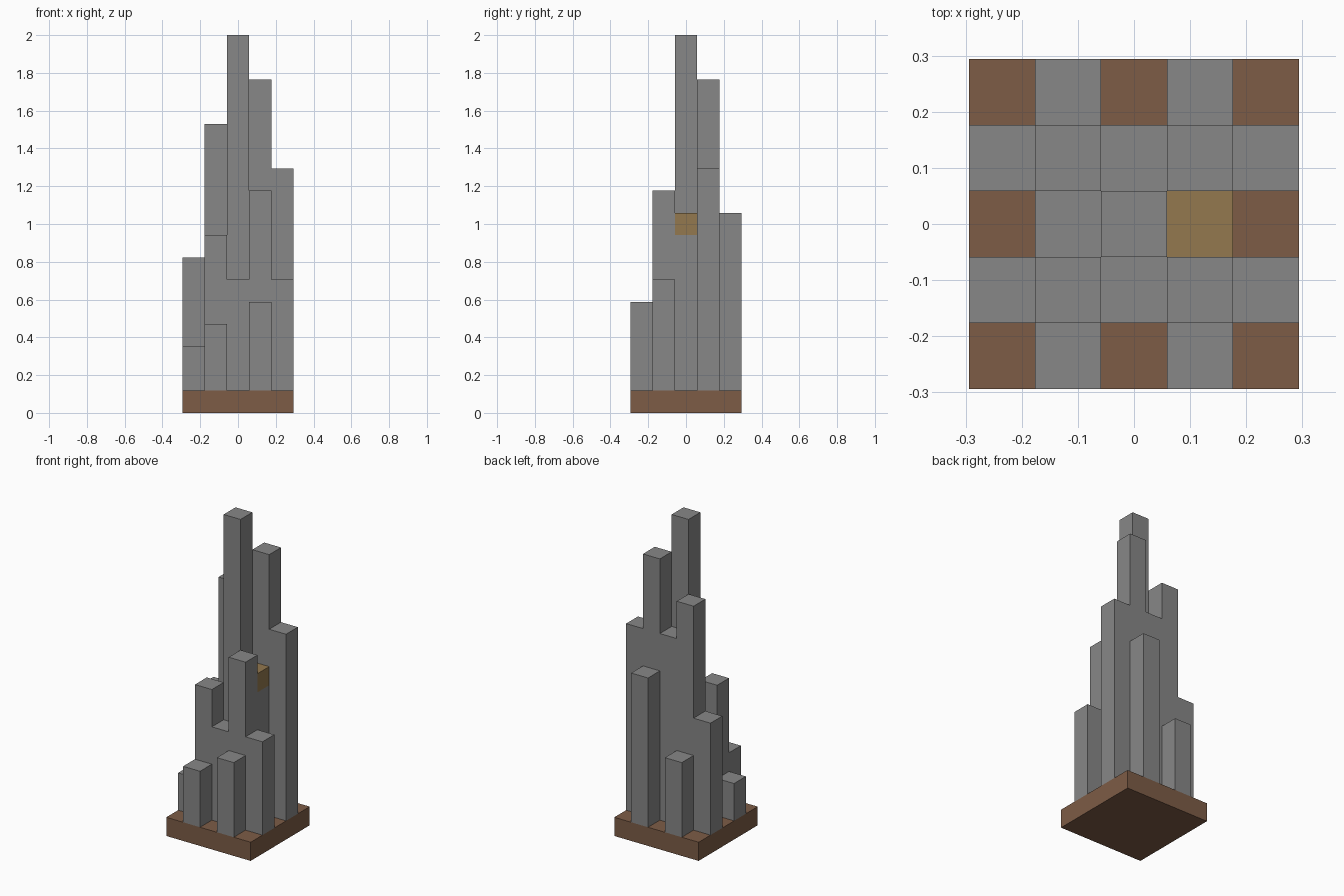
import bpy
import bmesh
from mathutils import Vector

if "Cube" in bpy.data.objects:
    bpy.data.objects.remove(bpy.data.objects["Cube"], do_unlink=True)

U = 2 / 17          # edge of one block
N = 5               # blocks per side
# tower heights in blocks, base included; rows run front to back
HEIGHTS = [
    [1, 4, 1, 5, 1],
    [3, 8, 6, 10, 6],
    [1, 6, 17, 9, 1],
    [7, 13, 11, 15, 11],
    [1, 5, 1, 9, 1],
]
GOLD_CELL = (3, 2)


def srgb(*rgb):
    return [((c / 255 + 0.055) / 1.055) ** 2.4 for c in rgb] + [1.0]


def material(name, colour):
    mat = bpy.data.materials.new(name)
    mat.use_nodes = True
    mat.diffuse_color = colour
    mat.node_tree.nodes["Principled BSDF"].inputs["Base Color"].default_value = colour
    return mat


def finish(name, bm, mats):
    mesh = bpy.data.meshes.new(name)
    bm.to_mesh(mesh)
    bm.free()
    for mat in mats:
        mesh.materials.append(mat)
    obj = bpy.data.objects.new(name, mesh)
    bpy.context.collection.objects.link(obj)
    return obj


def height(i, j):
    return HEIGHTS[j][i] if 0 <= i < N and 0 <= j < N else 1


def add_face(bm, points, slot):
    verts = [bm.verts.new(((p[0] - N / 2) * U, (p[1] - N / 2) * U, p[2] * U)) for p in points]
    bm.faces.new(verts).material_index = slot


brown = material("earth_brown", srgb(125, 92, 70))
grey = material("stone_grey", srgb(135, 135, 135))
gold = material("dull_gold", srgb(147, 120, 78))

# Base slab
bm = bmesh.new()
bmesh.ops.create_cube(bm, size=1)
bmesh.ops.scale(bm, vec=(N * U, N * U, U), verts=bm.verts)
bmesh.ops.translate(bm, vec=(0, 0, U / 2), verts=bm.verts)
finish("base_slab", bm, [brown])

# Towers: a roof per cell, and walls only where a neighbour is lower
bm = bmesh.new()
for j in range(N):
    for i in range(N):
        top = height(i, j)
        if top == 1:
            continue
        is_gold = (i, j) == GOLD_CELL
        corners = [(i, j), (i + 1, j), (i + 1, j + 1), (i, j + 1)]
        add_face(bm, [(x, y, top) for x, y in corners], int(is_gold))
        for k, (dx, dy) in enumerate([(0, -1), (1, 0), (0, 1), (-1, 0)]):
            low = height(i + dx, j + dy)
            a, b = corners[k], corners[(k + 1) % 4]
            # the gold cell has its top block in gold
            cut = top - 1 if is_gold else top
            for z0, z1, slot in [(low, cut, 0), (max(low, cut), top, 1)]:
                if z1 > z0:
                    add_face(bm, [(*a, z0), (*b, z0), (*b, z1), (*a, z1)], slot)
bmesh.ops.remove_doubles(bm, verts=bm.verts, dist=U / 100)
finish("towers", bm, [grey, gold])
